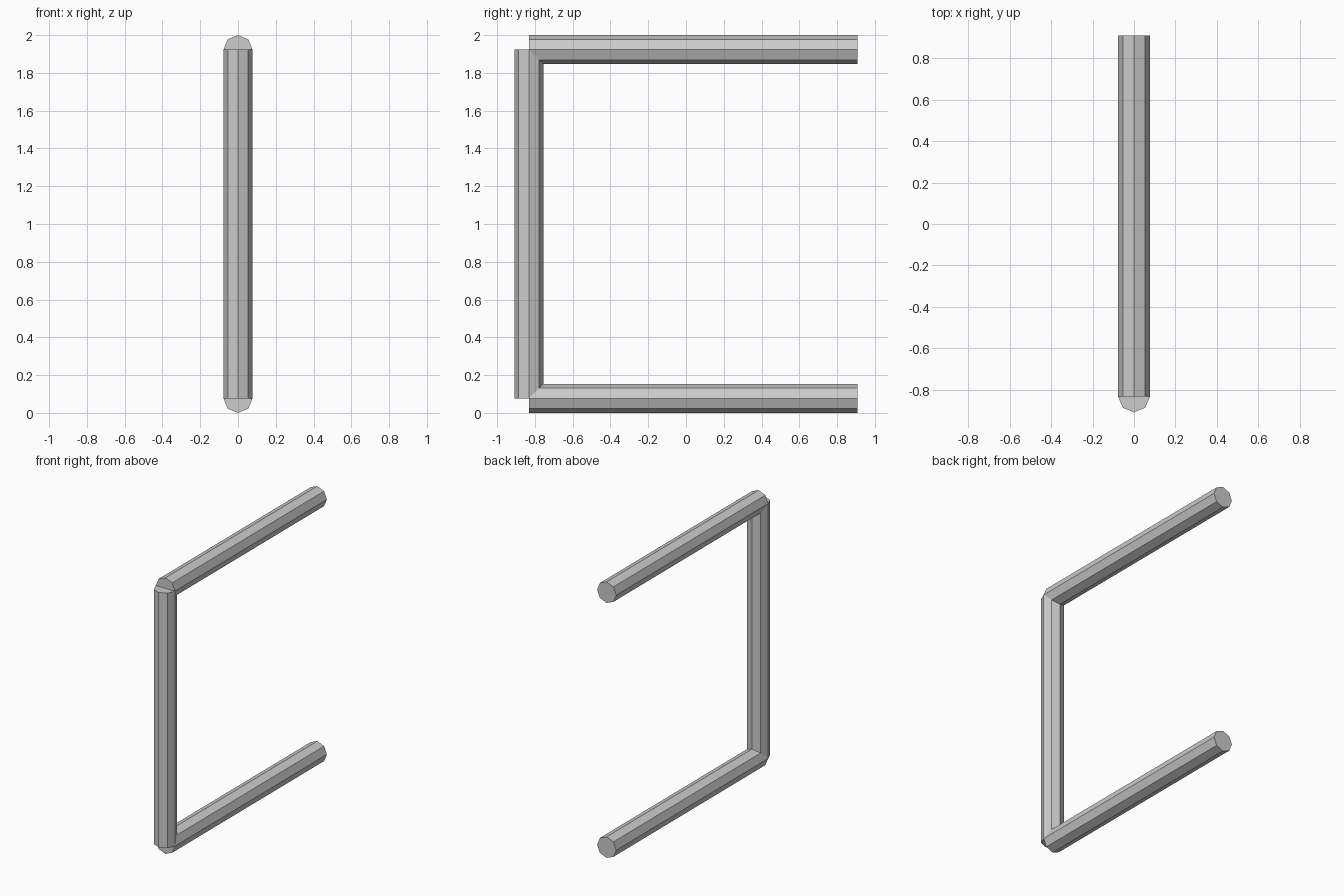
import bpy
from math import pi

if "Cube" in bpy.data.objects:
    bpy.data.objects.remove(bpy.data.objects["Cube"])

R = 0.0765           # tube radius
Y_END = 0.908        # half depth
Y_POST = -Y_END + R  # post axis, where the arms start
Z_LOW, Z_HIGH = R, 2 - R


def tube(name, center, length, rotation=(0, 0, 0)):
    """Eight-sided capped tube with flat faces."""
    bpy.ops.mesh.primitive_cylinder_add(vertices=8, radius=R, depth=length,
                                        location=center, rotation=rotation)
    bpy.context.object.name = name


# Upright post, ending on the arm axes
tube("upright_post", (0, Y_POST, 1), Z_HIGH - Z_LOW)

# Lower and upper arms running backwards from the post axis
for name, z in (("lower_arm", Z_LOW), ("upper_arm", Z_HIGH)):
    tube(name, (0, (Y_POST + Y_END) / 2, z), Y_END - Y_POST, (pi / 2, 0, 0))
